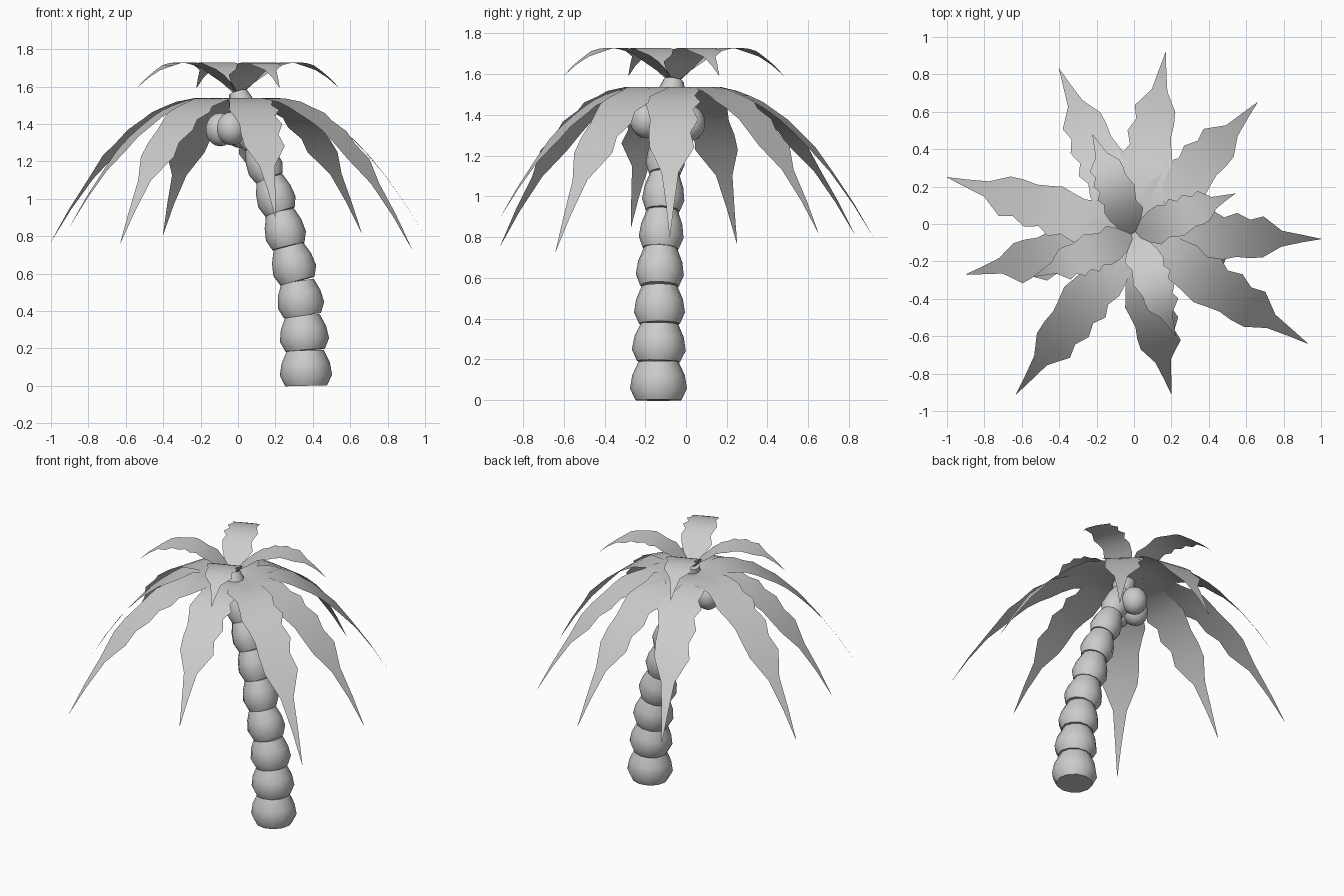
import bpy, bmesh
from math import cos, sin, tau
from mathutils import Vector

cube = bpy.data.objects.get("Cube")
if cube:
    bpy.data.objects.remove(cube)

grey = bpy.data.materials.new("plain_grey")
grey.use_nodes = True
colour = (0.6, 0.6, 0.6, 1)
grey.diffuse_color = colour
grey.node_tree.nodes["Principled BSDF"].inputs["Base Color"].default_value = colour


def finish(name, bm, angle=None):
    """Turn a bmesh into a smooth shaded object."""
    mesh = bpy.data.meshes.new(name)
    bmesh.ops.recalc_face_normals(bm, faces=bm.faces)
    bm.to_mesh(mesh)
    bm.free()
    mesh.materials.append(grey)
    obj = bpy.data.objects.new(name, mesh)
    bpy.context.scene.collection.objects.link(obj)
    bpy.ops.object.select_all(action='DESELECT')
    obj.select_set(True)
    bpy.context.view_layer.objects.active = obj
    if angle:
        bpy.ops.object.shade_smooth_by_angle(angle=angle)
    else:
        bpy.ops.object.shade_smooth()
    return obj


# Trunk: stacked flared segments along a leaning path
PATH = [Vector(p) for p in (
    (.365, -.135, 0), (.36, -.135, .19), (.345, -.13, .375), (.318, -.13, .56),
    (.27, -.125, .745), (.225, -.115, .93), (.168, -.105, 1.11),
    (.1, -.095, 1.28), (.035, -.08, 1.45), (0, -.06, 1.57))]
RADII = (.14, .132, .125, .118, .11, .104, .096, .085, .07)
FLARE = ((0, .8), (.3, 1), (.65, .92), (1, .7))
SIDES = 12


def trunk_segment(name, low, high, radius):
    bm = bmesh.new()
    axis = high - low
    turn = Vector((0, 0, 1)).rotation_difference(axis)
    rings = []
    for t, k in FLARE:
        ring = []
        for i in range(SIDES):
            a = tau * i / SIDES
            offset = Vector((cos(a), sin(a), 0)) * radius * k
            ring.append(bm.verts.new(low + axis * t + turn @ offset))
        rings.append(ring)
    for a, b in zip(rings, rings[1:]):
        for i in range(SIDES):
            j = (i + 1) % SIDES
            bm.faces.new((a[i], a[j], b[j], b[i]))
    bm.faces.new(rings[0])
    bm.faces.new(rings[-1])
    finish(name, bm, 0.9)


for n, radius in enumerate(RADII):
    trunk_segment(f"trunk_segment_{n + 1}", PATH[n], PATH[n + 1], radius)

# Fronds: flat, arched ribbons with a toothed outline (position, left, right)
OUTLINE = ((0, .02, .02), (.1, .08, .08), (.2, .115, .13), (.29, .13, .105),
           (.36, .11, .12), (.42, .14, .135), (.48, .105, .12), (.55, .13, .105),
           (.62, .095, .11), (.69, .115, .105), (.79, .04, .045),
           (.9, .02, .02), (1, .001, .001))
CENTRE = Vector((0, -.06, 0))


def frond(name, tip, height, width):
    """height(t) gives z along the frond, from its root to its tip."""
    bm = bmesh.new()
    along = Vector((*tip, 0)) - CENTRE
    side = Vector((-along.y, along.x, 0)).normalized()
    rows = []
    for t, left, right in OUTLINE:
        mid = CENTRE + along * t + Vector((0, 0, height(t)))
        rows.append([bm.verts.new(mid + side * s * width) for s in (left, 0, -right)])
    for a, b in zip(rows, rows[1:]):
        for i in range(2):
            bm.faces.new((a[i], a[i + 1], b[i + 1], b[i]))
    # Faces look upward
    obj = finish(name, bm)
    if sum(p.normal.z for p in obj.data.polygons) < 0:
        obj.data.flip_normals()


# Large drooping fronds: tip x, y, z
LARGE = ((-.4, .83, .81), (.17, .92, .8), (.66, .65, .82), (1, -.08, .8),
         (.93, -.64, .73), (.2, -.91, .9), (-.63, -.91, .76),
         (-.9, -.27, .85), (-1, .25, .77))
for n, (x, y, z) in enumerate(LARGE):
    frond(f"large_frond_{n + 1}", (x, y),
          lambda t: 1.54 - (1.54 - z) * ((t - .15) / .85) ** 2, 1)

# Small upper fronds, a cross of four
for n in range(4):
    a = 0.39 + tau * n / 4
    frond(f"small_frond_{n + 1}", (.585 * cos(a), -.06 + .585 * sin(a)),
          lambda t: 1.73 - .15 * ((t - .53) / .49) ** 2, .78)

# Coconuts hanging under the crown
for n, spot in enumerate(((-.035, -.195, 1.375), (-.095, -.1, 1.37), (.01, .015, 1.36))):
    bm = bmesh.new()
    bmesh.ops.create_uvsphere(bm, u_segments=14, v_segments=9, radius=.08)
    bmesh.ops.scale(bm, vec=(1, 1, 1.12), verts=bm.verts)
    bmesh.ops.translate(bm, vec=spot, verts=bm.verts)
    finish(f"coconut_{n + 1}", bm)
